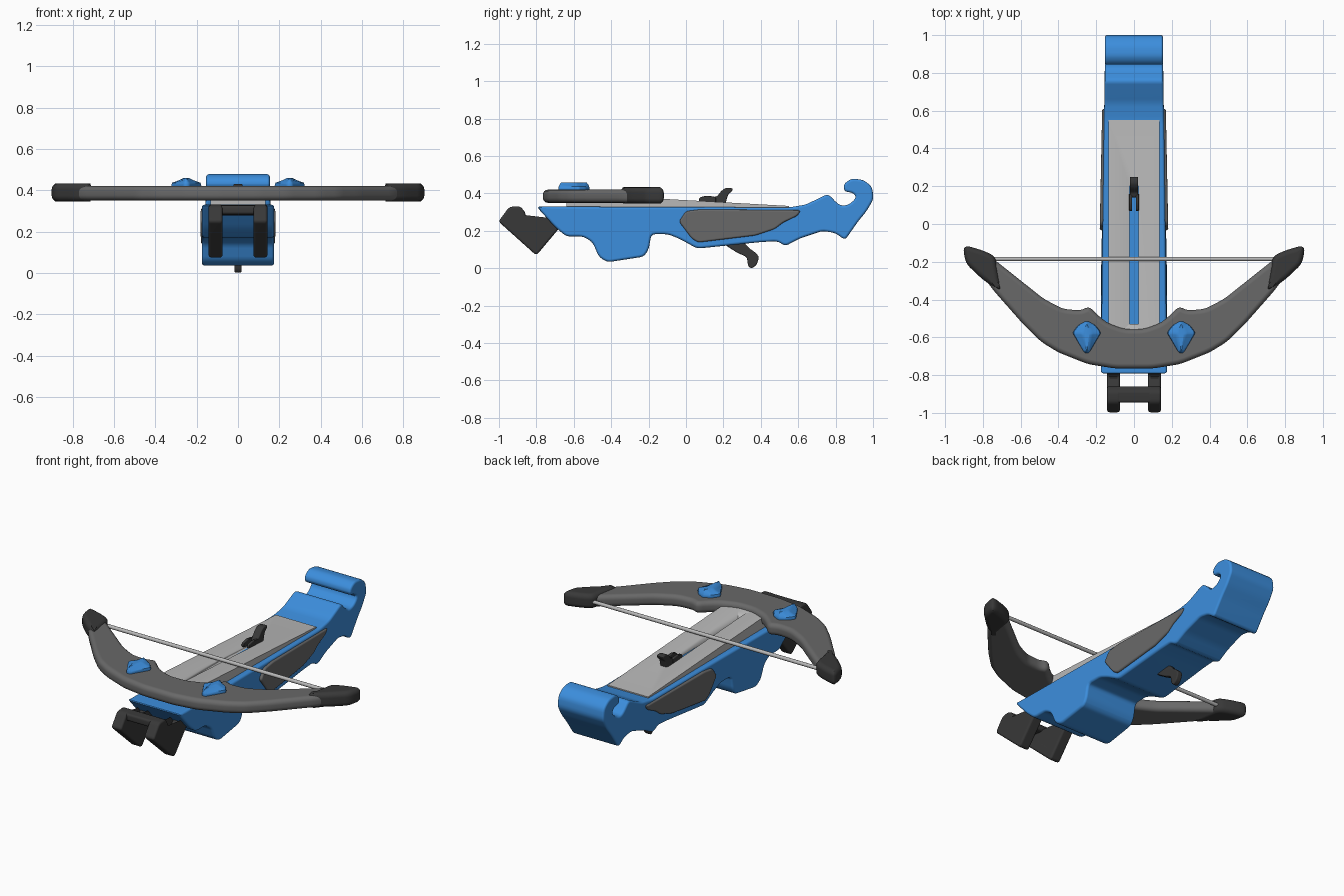
import bpy, bmesh
from mathutils import Vector

if "Cube" in bpy.data.objects:
    bpy.data.objects.remove(bpy.data.objects["Cube"])


def mat(name, rgb):
    m = bpy.data.materials.new(name)
    m.diffuse_color = (*rgb, 1)
    m.use_nodes = True
    m.node_tree.nodes["Principled BSDF"].inputs["Base Color"].default_value = m.diffuse_color
    return m


BLUE = mat("blue", (0.045, 0.27, 0.72))
GREY = mat("mid_grey", (0.14, 0.14, 0.14))
BLACK = mat("dark_grey", (0.04, 0.04, 0.04))
PALE = mat("pale_grey", (0.48, 0.48, 0.48))


def rounded(pts, r, n=3):
    """Replace each corner of a closed outline with a small curve."""
    out = []
    pts = [Vector(p) for p in pts]
    for i, p in enumerate(pts):
        a, b = pts[i - 1] - p, pts[(i + 1) % len(pts)] - p
        s = p + a.normalized() * min(r, a.length * 0.45)
        e = p + b.normalized() * min(r, b.length * 0.45)
        for k in range(n + 1):
            t = k / n
            out.append(s * (1 - t) ** 2 + p * 2 * t * (1 - t) + e * t * t)
    return out


def finish(bm, name, material, mirror=False):
    bmesh.ops.recalc_face_normals(bm, faces=bm.faces)
    me = bpy.data.meshes.new(name)
    bm.to_mesh(me)
    bm.free()
    ob = bpy.data.objects.new(name, me)
    bpy.context.collection.objects.link(ob)
    me.materials.append(material)
    bpy.ops.object.select_all(action='DESELECT')
    ob.select_set(True)
    bpy.context.view_layer.objects.active = ob
    bpy.ops.object.shade_smooth_by_angle(angle=0.6)
    if mirror:
        ob.modifiers.new("mirror", 'MIRROR')
    ob.modifiers.new("normals", 'WEIGHTED_NORMAL').keep_sharp = True
    return ob


def taper(y):
    """Narrowing of the stock toward the rear."""
    return 1 - 0.12 * min(max((y + 0.3) / 1.1, 0), 1)


def prism(name, pts, axis, lo, hi, material, bevel=0.0, r=0.0, mirror=False, tapered=False):
    """Extrude an outline: axis x takes (y, z) points, axis z takes (x, y) points."""
    if r:
        pts = rounded(pts, r)
    bm = bmesh.new()
    caps = []
    for h in (lo, hi):
        vs = [bm.verts.new((h, p[0], p[1]) if axis == 'x' else (p[0], p[1], h)) for p in pts]
        caps.append(bm.faces.new(vs))
    a, b = list(caps[0].verts), list(caps[1].verts)
    for i in range(len(a)):
        bm.faces.new((a[i - 1], a[i], b[i], b[i - 1]))
    bmesh.ops.recalc_face_normals(bm, faces=bm.faces)
    if bevel:
        edges = list({e for f in caps for e in f.edges})
        bmesh.ops.bevel(bm, geom=edges, offset=bevel, segments=4, profile=0.5,
                        affect='EDGES', clamp_overlap=False)
    if tapered:
        for v in bm.verts:
            v.co.x *= taper(v.co.y)
    return finish(bm, name, material, mirror)


# Stock with foregrip and hooked shoulder rest
stock = [(-.80, .33), (.55, .325), (.64, .34), (.76, .398), (.81, .345), (.84, .332), (.88, .345),
         (.912, .38), (.89, .405), (.845, .41), (.842, .45), (.885, .48), (.95, .472), (.995, .435),
         (1.003, .37), (.965, .305), (.92, .25), (.85, .15), (.80, .188), (.73, .20), (.61, .16),
         (.53, .118), (.49, .145), (.40, .14), (.06, .105), (-.03, .155), (-.095, .182),
         (-.185, .182), (-.20, .10), (-.225, .062), (-.42, .032), (-.465, .06), (-.50, .14),
         (-.55, .17), (-.64, .17), (-.70, .22)]
prism("stock", stock, 'x', -.175, .175, BLUE, bevel=.014, r=.022, tapered=True)

# Sloped deck with an open bolt groove
deck = prism("deck", [(-.64, .31), (.55, .31), (.55, .333), (-.64, .40)], 'x', -.134, .134, PALE)
cutter = prism("groove_cutter", [(-.53, .2), (.2, .2), (.2, .5), (-.53, .5)], 'x', -.025, .025, PALE)
cutter.hide_render = True
cut = deck.modifiers.new("groove", 'BOOLEAN')
cut.object, cut.solver = cutter, 'EXACT'
bpy.context.view_layer.objects.active = deck
bpy.ops.object.modifier_apply(modifier="groove")
bpy.data.objects.remove(cutter)

# Side panels
panel = [(0, .305), (.08, .315), (.615, .31), (.595, .28), (.52, .245), (.475, .21), (.37, .175),
         (.065, .138), (.03, .16), (-.038, .25)]
prism("side_panels", panel, 'x', .15, .187, GREY, bevel=.01, r=.015, mirror=True, tapered=True)

# Bow limbs
half = [(.14, -.525), (.195, -.48), (.238, -.435), (.28, -.458), (.376, -.45), (.48, -.395),
        (.58, -.315), (.75, -.18), (.82, -.24), (.75, -.345), (.587, -.53), (.49, -.625), (.40, -.68),
        (.243, -.742), (.10, -.765)]
bow = [(.05, -.557)] + half + [(-x, y) for x, y in reversed(half)] + [(-.05, -.557)]
prism("bow", bow, 'z', .35, .42, GREY, bevel=.026, r=.03)

# Limb tips
tip = [(.735, -.17), (.80, -.14), (.885, -.115), (.905, -.13), (.89, -.21), (.80, -.295),
       (.70, -.362), (.715, -.28)]
prism("limb_tips", tip, 'z', .345, .433, BLACK, bevel=.028, r=.03, mirror=True)

# Bowstring
bm = bmesh.new()
bmesh.ops.create_cone(bm, cap_ends=True, segments=12, radius1=.011, radius2=.011, depth=1.52)
for v in bm.verts:
    v.co = (v.co.z, v.co.x - .185, v.co.y + .387)
finish(bm, "bowstring", PALE)

# Kite-shaped studs with a raised ridge
kite = rounded([(.0, -.512), (.045, -.535), (.076, -.575), (.012, -.683), (-.012, -.683),
                (-.076, -.575), (-.045, -.535)], .012)
bm = bmesh.new()
rings = []
for sx, sy, z in ((.95, .97, .41), (1, 1, .425), (.95, .97, .436), (.45, .9, .449), (.18, .8, .459)):
    rings.append([bm.verts.new((.25 + p.x * sx, -.6 + (p.y + .6) * sy, z)) for p in kite])
for a, b in zip(rings, rings[1:]):
    for i in range(len(a)):
        bm.faces.new((a[i - 1], a[i], b[i], b[i - 1]))
bm.faces.new(rings[0])
bm.faces.new(rings[-1])
finish(bm, "studs", BLUE, mirror=True)

# Foot stirrup: two hooked legs and a crossbar
leg = [(-.66, .235), (-.80, .068), (-1.003, .25), (-.945, .328), (-.885, .332), (-.855, .29),
       (-.865, .27), (-.91, .25), (-.81, .152), (-.70, .285)]
prism("stirrup_legs", leg, 'x', .075, .142, BLACK, bevel=.012, r=.018, mirror=True)
bar = [(-.945, .285), (-.945, .326), (-.885, .33), (-.857, .295), (-.865, .275)]
prism("stirrup_crossbar", bar, 'x', -.09, .09, BLACK, r=.012)

# Trigger
trigger = [(.20, .13), (.27, .085), (.325, .06), (.332, .012), (.35, -.003), (.378, .018),
           (.392, .06), (.37, .085), (.34, .105), (.30, .15)]
prism("trigger", trigger, 'x', -.017, .017, BLACK, bevel=.007, r=.014)

# String catch: rear lever with two forward prongs
lever = [(.14, .34), (.14, .38), (.165, .383), (.19, .415), (.215, .431), (.252, .427),
         (.245, .41), (.225, .395), (.21, .34)]
prism("catch_lever", lever, 'x', -.022, .022, BLACK, bevel=.006, r=.012)
prong = [(.068, .352), (.07, .378), (.11, .388), (.16, .382), (.16, .345)]
prism("catch_prongs", prong, 'x', .010, .026, BLACK, bevel=.004, r=.012, mirror=True)
